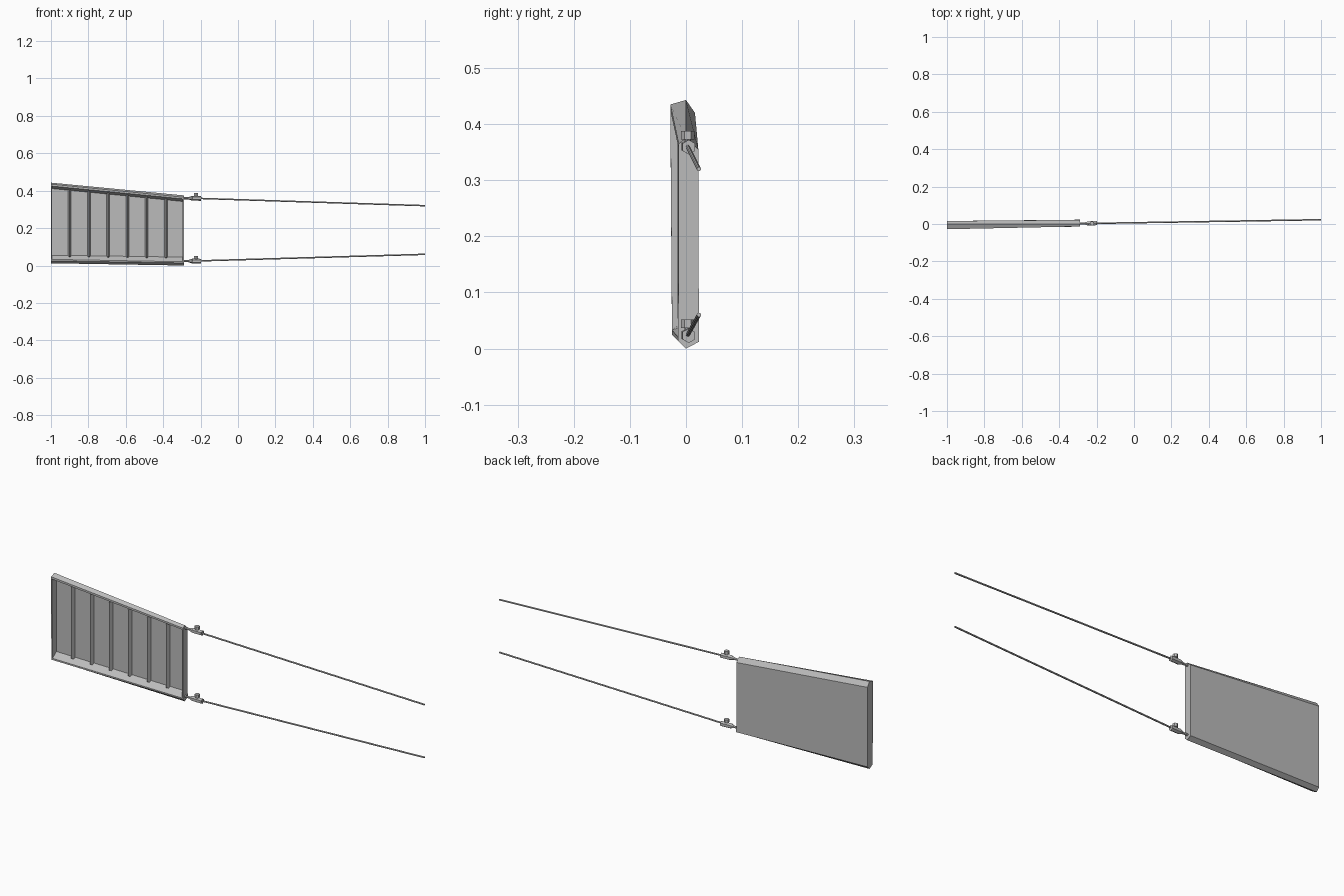
import bpy, bmesh
from mathutils import Vector

cube = bpy.data.objects.get("Cube")
if cube:
    bpy.data.objects.remove(cube)

steel = bpy.data.materials.new("grey_steel")
steel.use_nodes = True
GREY = (0.5, 0.5, 0.5, 1)
steel.diffuse_color = GREY
steel.node_tree.nodes["Principled BSDF"].inputs["Base Color"].default_value = GREY


def loft(name, rings, capped=True):
    """Join equal-length closed rings of points into one solid."""
    bm = bmesh.new()
    rows = [[bm.verts.new(p) for p in ring] for ring in rings]
    n = len(rows[0])
    for a, b in zip(rows, rows[1:]):
        for i in range(n):
            j = (i + 1) % n
            bm.faces.new((a[i], a[j], b[j], b[i]))
    if capped:
        bm.faces.new(rows[0])
        bm.faces.new(rows[-1])
    bmesh.ops.recalc_face_normals(bm, faces=bm.faces)
    mesh = bpy.data.meshes.new(name)
    bm.to_mesh(mesh)
    bm.free()
    mesh.materials.append(steel)
    obj = bpy.data.objects.new(name, mesh)
    bpy.context.collection.objects.link(obj)
    return obj


def rod(name, start, end, radius, sides=6, end_radius=None):
    """Straight bar between two points, optionally tapered."""
    start, end = Vector(start), Vector(end)
    bpy.ops.mesh.primitive_cone_add(
        vertices=sides, radius1=radius,
        radius2=radius if end_radius is None else end_radius,
        depth=(end - start).length, location=(start + end) / 2)
    obj = bpy.context.object
    obj.name = name
    obj.rotation_euler = (end - start).to_track_quat("Z", "Y").to_euler()
    obj.data.materials.append(steel)
    return obj


# Outer channel profile (y, z) at the wide and the narrow end
X0, X1 = -1.0, -0.29
WIDE = [(-.028, .435), (0, .443), (.016, .42), (.016, .028), (0, .012), (-.025, .025)]
NARROW = [(-.013, .365), (0, .375), (.022, .355), (.023, .012), (0, 0), (-.014, .014)]
# Inner tray profile, bottom lip to top lip
WIDE_IN = [(-.025, .033), (.006, .055), (.006, .412), (-.028, .425)]
NARROW_IN = [(-.014, .02), (.011, .045), (.011, .342), (-.013, .356)]


def section(a, b, x):
    t = (x - X0) / (X1 - X0)
    return [Vector((x, *Vector(p).lerp(Vector(q), t))) for p, q in zip(a, b)]


# Channel-shaped panel and its closing end walls
loft("panel_shell", [section(WIDE + WIDE_IN, NARROW + NARROW_IN, x) for x in (X0, X1)])
for name, xa, xb in (("wide_end_wall", X0, X0 + .006), ("narrow_end_wall", X1 - .006, X1)):
    loft(name, [section(WIDE, NARROW, x) for x in (xa, xb)])

# Upright stiffening ribs with pointed ends
for i in range(6):
    x = -.9 + i * .103
    lip_low, low, high, lip_high = section(WIDE_IN, NARROW_IN, x)
    w = Vector((.008, 0, 0))
    crest = Vector((0, -.022, 0))
    rise = Vector((0, 0, .012))
    base_low, base_high = low - rise, high + rise
    loft(f"rib_{i + 1}", [
        [base_low - w, base_low + w, low + crest],
        [base_high - w, base_high + w, high + crest]])

# Tension cables with their clamps
for side, z, z_end in (("upper", .36, .32), ("lower", .024, .06)):
    rod(f"{side}_lug", (X1 - .004, .003, z), (-.24, .003, z), .006)
    rod(f"{side}_clamp_neck", (-.265, .003, z), (-.245, .003, z), .006, 6, .013)
    rod(f"{side}_clamp_body", (-.245, .003, z), (-.197, .005, z - .001), .013)
    rod(f"{side}_clamp_stud", (-.224, .003, z), (-.224, .003, z + .018), .006, 8)
    rod(f"{side}_clamp_nut", (-.224, .003, z + .013), (-.224, .003, z + .028), .012)
    cable = rod(f"{side}_cable", (-.24, .003, z), (1, .023, z_end), .004, 8)
    bpy.ops.object.shade_smooth_by_angle()
